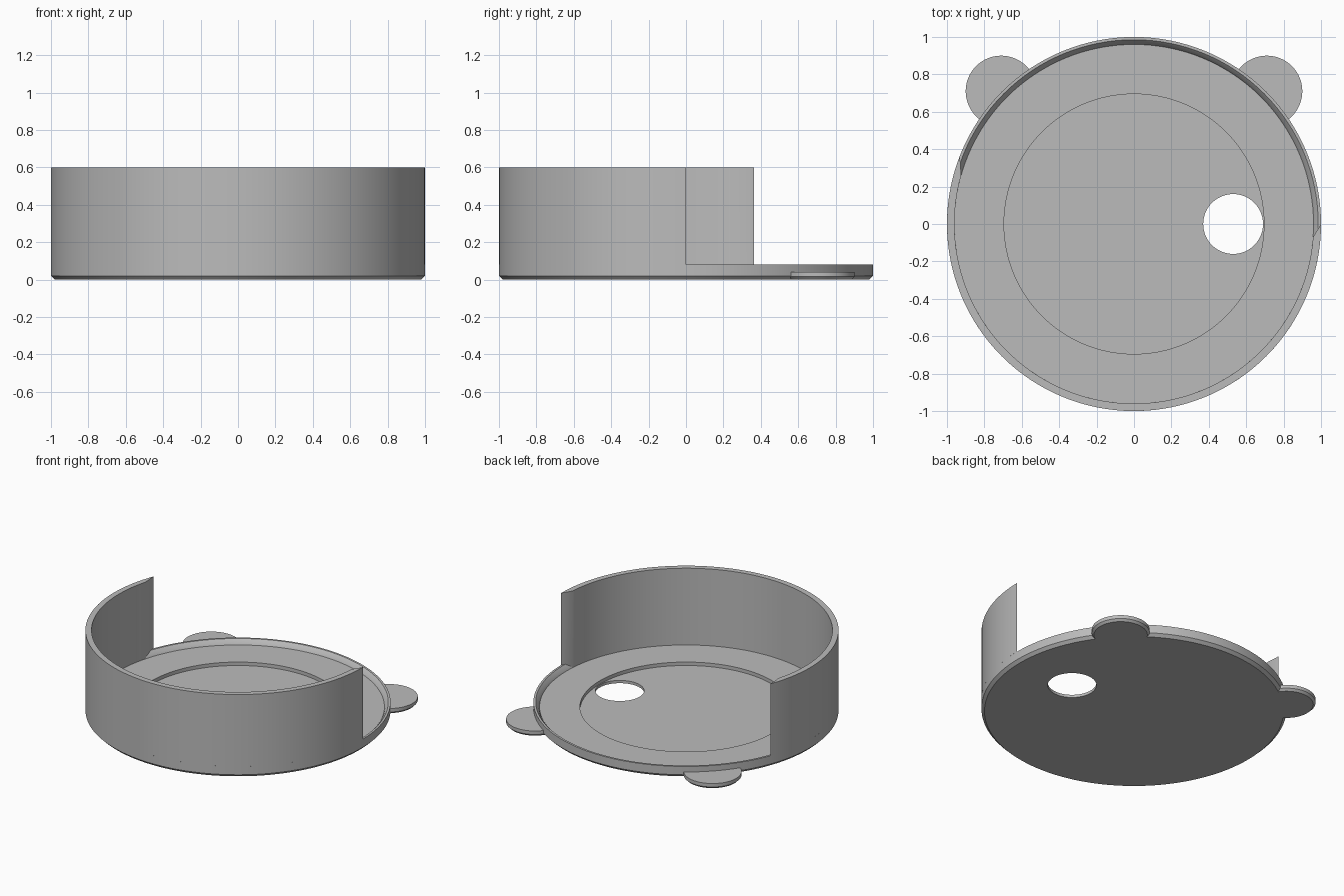
import bpy, bmesh
from math import cos, sin, radians

cube = bpy.data.objects.get("Cube")
if cube:
    bpy.data.objects.remove(cube, do_unlink=True)

grey = bpy.data.materials.new("plain grey")
grey.use_nodes = True
COLOUR = (0.5, 0.5, 0.5, 1)
grey.diffuse_color = COLOUR
grey.node_tree.nodes["Principled BSDF"].inputs["Base Color"].default_value = COLOUR


def finish(name, bm, location=(0, 0, 0)):
    """Turn a bmesh into a shaded, coloured object."""
    bmesh.ops.recalc_face_normals(bm, faces=bm.faces)
    mesh = bpy.data.meshes.new(name)
    bm.to_mesh(mesh)
    bm.free()
    mesh.materials.append(grey)
    obj = bpy.data.objects.new(name, mesh)
    obj.location = location
    bpy.context.collection.objects.link(obj)
    return obj


def smooth(obj):
    bpy.ops.object.select_all(action='DESELECT')
    obj.select_set(True)
    bpy.context.view_layer.objects.active = obj
    bpy.ops.object.shade_smooth_by_angle(angle=radians(30))


def lathe(name, profile, segments, location=(0, 0, 0)):
    """Revolve (radius, height) points and cap both ends."""
    bm = bmesh.new()
    rings = []
    for r, z in profile:
        angles = [radians(360 * i / segments) for i in range(segments)]
        rings.append([bm.verts.new((r * cos(a), r * sin(a), z)) for a in angles])
    for low, high in zip(rings, rings[1:]):
        for i in range(segments):
            j = (i + 1) % segments
            bm.faces.new((low[i], low[j], high[j], high[i]))
    bm.faces.new(rings[0])
    bm.faces.new(rings[-1])
    return finish(name, bm, location)


# Round tray: chamfered foot, low sloped rim, floor ledge and shallow recess
tray = lathe("tray", [(0.98, 0), (1, 0.02), (1, 0.08), (0.985, 0.08),
                      (0.967, 0.06), (0.96, 0.045), (0.695, 0.045), (0.695, 0.02)], 128)

# Drain hole through the recess
cutter = lathe("hole_cutter", [(0.16, -0.1), (0.16, 0.2)], 64, (0.53, 0, 0))
cutter.hide_render = True
cutter.hide_viewport = True
hole = tray.modifiers.new("hole", 'BOOLEAN')
hole.operation = 'DIFFERENCE'
hole.solver = 'EXACT'
hole.object = cutter
bpy.context.view_layer.objects.active = tray
bpy.ops.object.modifier_apply(modifier=hole.name)
bpy.data.objects.remove(cutter, do_unlink=True)
smooth(tray)

# Tall front wall with slanted, knife-like ends
bm = bmesh.new()
STEPS = 80
section = [(1, 0.08, 158.6, 360), (1, 0.6, 158.6, 360),
           (0.96, 0.6, 164.3, 355.8), (0.96, 0.045, 164.3, 355.8)]
rows = []
for i in range(STEPS + 1):
    row = []
    for r, z, start, end in section:
        a = radians(start + (end - start) * i / STEPS)
        row.append(bm.verts.new((r * cos(a), r * sin(a), z)))
    rows.append(row)
for a, b in zip(rows, rows[1:]):
    for k in range(4):
        m = (k + 1) % 4
        bm.faces.new((a[k], b[k], b[m], a[m]))
bm.faces.new(rows[0])
bm.faces.new(rows[-1])
smooth(finish("front_wall", bm))

# Round tabs at the back, trimmed where they meet the tray
for side, x in (("left", 0.71), ("right", -0.71)):
    tab = lathe(side + "_tab", [(0.175, 0), (0.19, 0.015), (0.19, 0.04)], 64, (x, 0.71, 0))
    smooth(tab)
